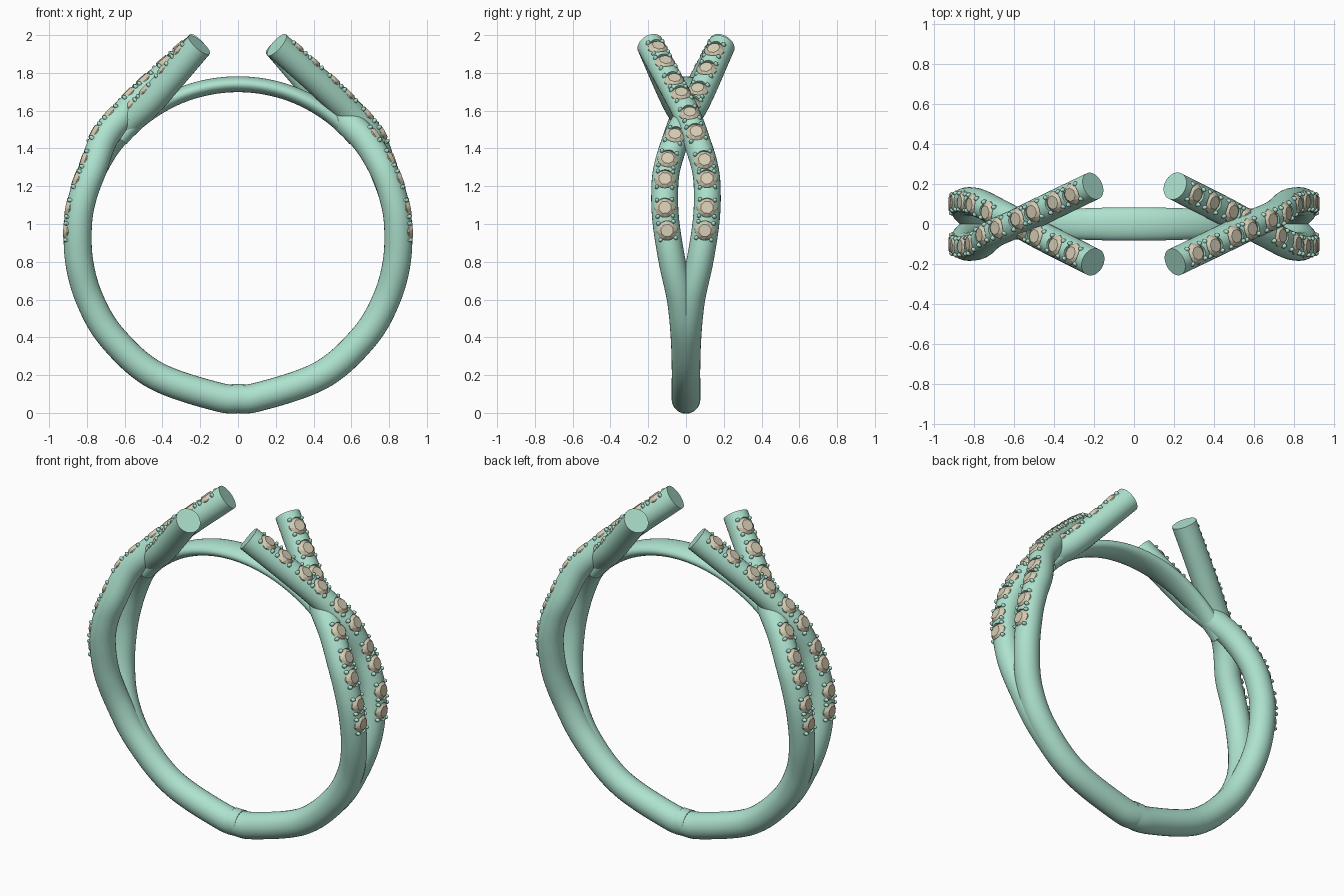
import bpy, bmesh, math
from mathutils import Vector, Matrix

if "Cube" in bpy.data.objects:
    bpy.data.objects.remove(bpy.data.objects["Cube"])

CZ = 0.927          # ring centre height
R = 0.85            # ring centreline radius


def material(name, col):
    m = bpy.data.materials.new(name)
    m.diffuse_color = (*col, 1)
    m.use_nodes = True
    m.node_tree.nodes["Principled BSDF"].inputs["Base Color"].default_value = m.diffuse_color
    return m


metal = material("green_metal", (0.42, 0.76, 0.62))
stone = material("tan_stone", (0.66, 0.60, 0.45))


def finish(bm, name, mat, smooth=True):
    bmesh.ops.recalc_face_normals(bm, faces=bm.faces)
    me = bpy.data.meshes.new(name)
    bm.to_mesh(me)
    bm.free()
    ob = bpy.data.objects.new(name, me)
    bpy.context.collection.objects.link(ob)
    if mat:
        me.materials.append(mat)
    if smooth:
        shade(ob)
    return ob


def shade(ob):
    bpy.ops.object.select_all(action='DESELECT')
    ob.select_set(True)
    bpy.context.view_layer.objects.active = ob
    bpy.ops.object.shade_smooth_by_angle(angle=math.radians(35))


def spline(pts, step=0.02):
    """Catmull-Rom curve resampled to even spacing."""
    p = [2 * pts[0] - pts[1]] + pts + [2 * pts[-1] - pts[-2]]
    dense = []
    for a, b, c, d in zip(p, p[1:], p[2:], p[3:]):
        for i in range(30):
            t = i / 30
            dense.append(0.5 * (2 * b + (c - a) * t + (2 * a - 5 * b + 4 * c - d) * t ** 2
                                + (3 * b - a - 3 * c + d) * t ** 3))
    dense.append(pts[-1])
    out, acc = [dense[0]], 0
    for a, b in zip(dense, dense[1:]):
        acc += (b - a).length
        if acc >= step:
            out.append(b)
            acc = 0
    out[-1] = pts[-1]
    return out


def frame(path, i):
    """Matrix at path point i: x = sideways, y = along, z = outward."""
    t = (path[min(i + 1, len(path) - 1)] - path[max(i - 1, 0)]).normalized()
    n = Vector((path[i].x, 0, path[i].z - CZ))
    n = (n - t * n.dot(t)).normalized()
    m = Matrix((t.cross(n), t, n)).transposed().to_4x4()
    m.translation = path[i]
    return m


def tube(name, path, size, sides=28):
    """Elliptical sweep; size(i) gives (sideways, outward) radii."""
    bm = bmesh.new()
    rings = []
    for i in range(len(path)):
        m, (a, b) = frame(path, i), size(i)
        rings.append([bm.verts.new(m @ Vector((a * math.cos(k * math.tau / sides), 0,
                                               b * math.sin(k * math.tau / sides))))
                      for k in range(sides)])
    for r, s in zip(rings, rings[1:]):
        for k in range(sides):
            j = (k + 1) % sides
            bm.faces.new((r[k], r[j], s[j], s[k]))
    bm.faces.new(rings[0])
    bm.faces.new(rings[-1])
    return finish(bm, name, metal)


def add_gem(bm, m):
    """Cut stone: point below, octagonal girdle, flat table."""
    vs = [bm.verts.new(m @ Vector((0, 0, 0.015)))]
    for rad, h, off in ((0.056, 0.05, 0), (0.056, 0.056, 0), (0.034, 0.077, 0.5)):
        for k in range(8):
            a = (k + off) * math.tau / 8
            vs.append(bm.verts.new(m @ Vector((rad * math.cos(a), rad * math.sin(a), h))))
    bmesh.ops.convex_hull(bm, input=vs)


def half_turn(ob, name):
    c = ob.copy()
    c.name = name
    c.rotation_euler.z = math.pi
    bpy.context.collection.objects.link(c)


def strand(label, shank_y, upper, skip):
    # shank follows the ring, then splits sideways into the crossing tip
    pts = [Vector((-0.03, 0, CZ - R)), Vector((0.1, 0, CZ - math.sqrt(R * R - 0.01)))]
    for z, y in ((0.2, 0), (0.4, 0.008), (0.6, 0.03), (0.8, 0.073), (1.0, 0.105), (1.15, 0.113), (1.29, 0.102)):
        pts.append(Vector((math.sqrt(R * R - (z - CZ) ** 2), y * shank_y, z)))
    pts += [Vector(p) for p in upper]
    path = spline(pts)

    def size(i):
        f = min(1, max(0, path[i].z / 0.6))
        return 0.077 - 0.006 * f, 0.077 - 0.003 * f
    body = tube(label + "_strand_right", path, size)

    # evenly spaced stone seats up to the tip
    first = next(i for i, p in enumerate(path) if p.z > 0.945)
    last = max(i for i, p in enumerate(path) if p.z < 1.895)
    n = round((last - first) * 0.021 / 0.118)
    gems, cut, prongs = bmesh.new(), bmesh.new(), bmesh.new()
    for g in range(n + 1):
        i = round(first + (last - first) * g / n)
        if skip[0] < path[i].z < skip[1]:
            continue
        m = frame(path, i)
        add_gem(gems, m)
        bmesh.ops.create_cone(cut, cap_ends=True, segments=20, radius1=0.05, radius2=0.054, depth=0.1,
                              matrix=m @ Matrix.Translation((0, 0, 0.08)))
        for sx in (-1, 1):
            for sy in (-1, 1):
                bmesh.ops.create_uvsphere(
                    prongs, u_segments=10, v_segments=6, radius=0.012,
                    matrix=m @ Matrix.Translation((sx * 0.04, sy * 0.044, 0.058))
                    @ Matrix.Diagonal((1, 1, 1.5, 1)))
    cutter = finish(cut, label + "_seat_cutter", None, False)
    cutter.hide_render = True
    mod = body.modifiers.new("seats", 'BOOLEAN')
    mod.operation, mod.object, mod.solver = 'DIFFERENCE', cutter, 'EXACT'
    bpy.context.view_layer.objects.active = body
    bpy.ops.object.modifier_apply(modifier=mod.name)
    bpy.data.objects.remove(cutter)
    shade(body)
    stones = finish(gems, label + "_stones_right", stone, False)
    claws = finish(prongs, label + "_prongs_right", metal)
    for ob in (body, stones, claws):
        half_turn(ob, ob.name.replace("right", "left"))


# upper strand passes outside at the crossing, lower strand passes inside
strand("over", 1, [(0.705, 0.05, 1.46), (0.595, 0.0, 1.59), (0.45, -0.072, 1.73), (0.205, -0.19, 1.948)], (9, 9))
strand("under", -1, [(0.68, -0.057, 1.437), (0.57, 0.0, 1.55), (0.445, 0.068, 1.67), (0.205, 0.19, 1.948)],
       (1.44, 1.58))

# flattened bridge closing the finger hole
arc = [Vector((0.813 * math.sin(a), 0, CZ + 0.813 * math.cos(a)))
       for a in (math.radians(-50 + 100 * k / 40) for k in range(41))]
tube("bridge", arc, lambda i: (0.083 - 0.035 * (abs(i - 20) / 20) ** 2, 0.042))
